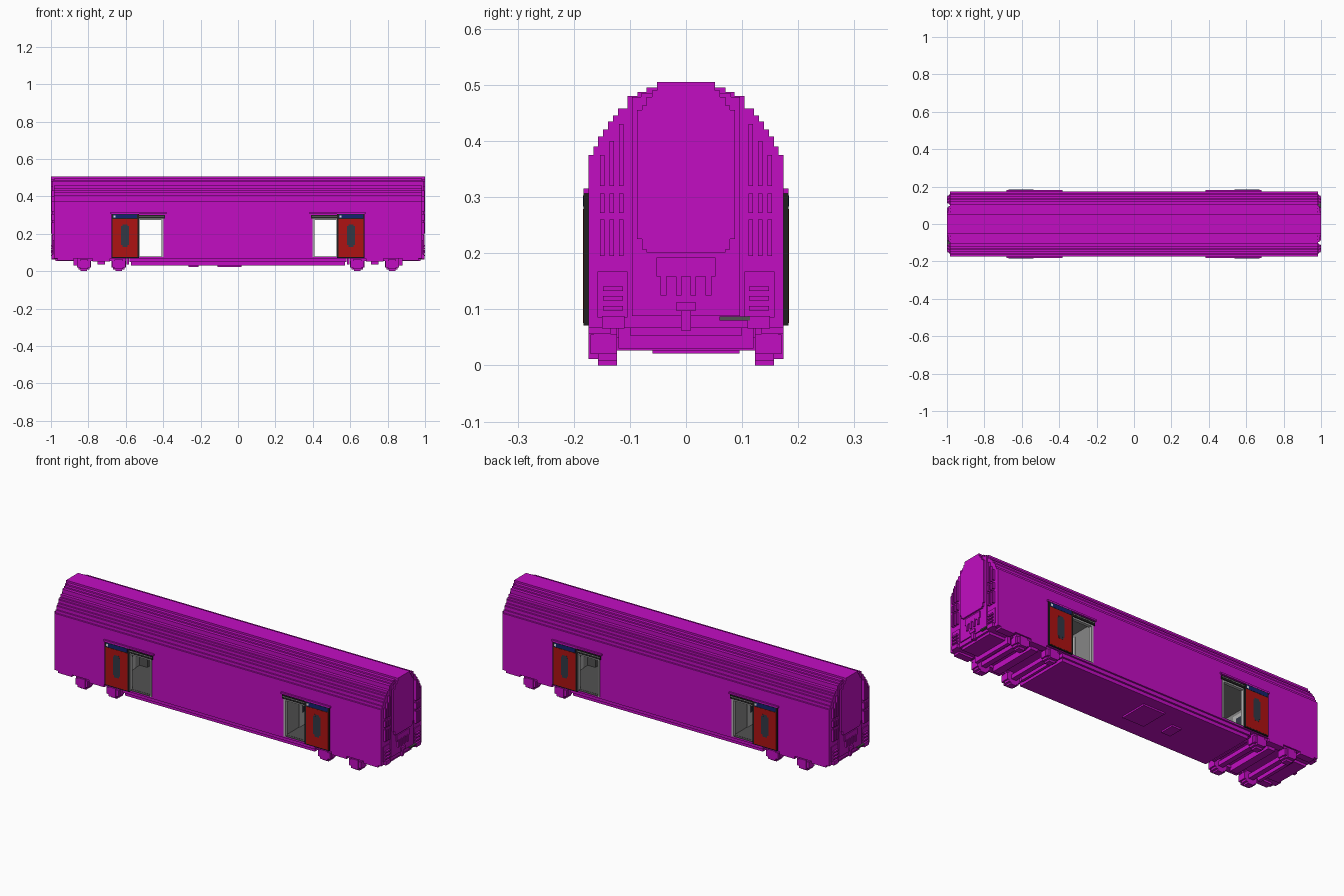
import bpy, bmesh

if "Cube" in bpy.data.objects:
    bpy.data.objects.remove(bpy.data.objects["Cube"])


def material(name, r, g, b):
    m = bpy.data.materials.new(name)
    m.use_nodes = True
    m.diffuse_color = (r, g, b, 1)
    bsdf = next(n for n in m.node_tree.nodes if n.type == 'BSDF_PRINCIPLED')
    bsdf.inputs["Base Color"].default_value = (r, g, b, 1)
    return m


MAGENTA = material("magenta", 0.54, 0.004, 0.54)
RED = material("door red", 0.42, 0.006, 0.006)
BLUE = material("sign blue", 0.006, 0.016, 0.16)
GLASS = material("dark glass", 0.032, 0.04, 0.06)
BLACK = material("rubber black", 0.014, 0.014, 0.014)
DARK = material("dark grey", 0.085, 0.085, 0.085)
GREY = material("grey", 0.24, 0.24, 0.24)
LIGHT = material("light grey", 0.45, 0.45, 0.45)
WHITE = material("white", 0.85, 0.85, 0.85)

# Symmetries as (x sign, y sign)
ONE = [(1, 1)]
ENDS = [(1, 1), (-1, 1)]
TURN = [(1, 1), (-1, -1)]
QUAD = [(1, 1), (-1, 1), (1, -1), (-1, -1)]


def finish(name, bm, mat):
    bmesh.ops.recalc_face_normals(bm, faces=bm.faces[:])
    me = bpy.data.meshes.new(name)
    bm.to_mesh(me)
    bm.free()
    me.materials.append(mat)
    ob = bpy.data.objects.new(name, me)
    bpy.context.scene.collection.objects.link(ob)
    return ob


def boxes(name, mat, items, sym=ONE):
    """Boxes (x0, x1, y0, y1, z0, z1), repeated for each symmetry."""
    bm = bmesh.new()
    for sx, sy in sym:
        for x0, x1, y0, y1, z0, z1 in items:
            vs = bmesh.ops.create_cube(bm, size=1)["verts"]
            for v in vs:
                v.co.x = sx * (x1 if v.co.x > 0 else x0)
                v.co.y = sy * (y1 if v.co.y > 0 else y0)
                v.co.z = z1 if v.co.z > 0 else z0
    return finish(name, bm, mat)


def stepped_prism(name, mat, bottom, steps, spans):
    """Stair-stepped section; steps are (half width, top height), going up."""
    half, z = [], bottom
    for w, top in steps:
        half += [(w, z), (w, top)]
        z = top
    outline = half + [(-w, z) for w, z in reversed(half)]
    bm = bmesh.new()
    for x0, x1 in spans:
        a = [bm.verts.new((x0, y, z)) for y, z in outline]
        b = [bm.verts.new((x1, y, z)) for y, z in outline]
        bm.faces.new(a)
        bm.faces.new(b[::-1])
        n = len(a)
        for i in range(n):
            j = (i + 1) % n
            bm.faces.new((a[i], b[i], b[j], a[j]))
    return finish(name, bm, mat)


# Car body with a stepped roof
body = stepped_prism("car_body", MAGENTA, 0.067, [
    (0.174, 0.375), (0.165, 0.39), (0.157, 0.408), (0.148, 0.42), (0.139, 0.435),
    (0.130, 0.445), (0.121, 0.458), (0.104, 0.48), (0.086, 0.487), (0.07, 0.495),
    (0.052, 0.505)], [(-0.985, 0.985)])

# Cut the two entrance rooms and the doorways through the walls
rooms = boxes("room_cutter", MAGENTA, [(0.40, 0.66, -0.16, 0.16, 0.075, 0.292)], ENDS)
doorways = boxes("doorway_cutter", MAGENTA, [(0.405, 0.533, -0.3, 0.3, 0.0755, 0.28)], ENDS)
for cutter in (rooms, doorways):
    cutter.hide_render = True
    mod = body.modifiers.new("cut", 'BOOLEAN')
    mod.operation = 'DIFFERENCE'
    mod.solver = 'EXACT'
    mod.object = cutter
graph = bpy.context.evaluated_depsgraph_get()
cut_mesh = bpy.data.meshes.new_from_object(body.evaluated_get(graph))
body.modifiers.clear()
body.data = cut_mesh
for cutter in (rooms, doorways):
    bpy.data.objects.remove(cutter)

# Entrance room linings and fittings
boxes("room_floor", DARK, [(0.40, 0.66, -0.16, 0.16, 0.074, 0.079),
                           (0.405, 0.533, -0.174, 0.174, 0.074, 0.078)], ENDS)
boxes("room_walls", GREY, [(0.399, 0.404, -0.16, 0.16, 0.075, 0.292),
                           (0.656, 0.661, -0.16, 0.16, 0.075, 0.292),
                           (0.40, 0.66, -0.16, 0.16, 0.288, 0.293)], ENDS)
boxes("room_side_walls", GREY, [(0.533, 0.66, 0.156, 0.161, 0.075, 0.292)], QUAD)
boxes("inner_doors", LIGHT, [(0.404, 0.407, -0.05, 0.05, 0.079, 0.27),
                             (0.653, 0.656, -0.05, 0.05, 0.079, 0.27)], ENDS)
boxes("inner_door_windows", GLASS, [(0.407, 0.409, -0.025, 0.025, 0.15, 0.25),
                                    (0.651, 0.653, -0.025, 0.025, 0.15, 0.25)], ENDS)
boxes("room_cabinets", DARK, [(0.61, 0.656, 0.09, 0.156, 0.079, 0.2)], QUAD)
boxes("grab_poles", LIGHT, [(0.545, 0.551, 0.14, 0.146, 0.079, 0.288)], QUAD)

# Doorway frames and track covers
boxes("doorway_frames", LIGHT, [(0.398, 0.409, 0.158, 0.1755, 0.075, 0.285),
                                (0.527, 0.533, 0.158, 0.1755, 0.075, 0.285),
                                (0.398, 0.533, 0.158, 0.1755, 0.273, 0.281)], QUAD)
boxes("door_tracks", BLACK, [(0.39, 0.535, 0.173, 0.180, 0.281, 0.300)], QUAD)
boxes("track_strips", GREY, [(0.395, 0.535, 0.180, 0.181, 0.292, 0.296)], QUAD)
boxes("rain_lips", MAGENTA, [(0.383, 0.683, 0.172, 0.183, 0.306, 0.315)], QUAD)

# Sliding doors standing open on the outside
boxes("door_edges", BLACK, [(0.530, 0.677, 0.173, 0.1825, 0.071, 0.306)], QUAD)
boxes("sliding_doors", RED, [(0.538, 0.672, 0.180, 0.1832, 0.076, 0.279)], QUAD)
boxes("door_windows", GLASS, [(0.582, 0.626, 0.1825, 0.1838, 0.14, 0.24),
                              (0.590, 0.618, 0.1825, 0.1837, 0.128, 0.25)], QUAD)
boxes("door_signs", BLUE, [(0.540, 0.668, 0.180, 0.1833, 0.283, 0.303)], QUAD)
boxes("sign_marks", WHITE, [(-0.666, -0.655, -0.1838, -0.182, 0.286, 0.298),
                            (0.543, 0.554, -0.1838, -0.182, 0.286, 0.298)], TURN)

# End gangways: back frame and raised panel
ends = [(0.975, 0.991), (-0.991, -0.975)]
stepped_prism("gangway_frames", MAGENTA, 0.088, [(0.096, 0.478), (0.08, 0.485)], ends)
stepped_prism("gangway_panels", MAGENTA, 0.201, [
    (0.07, 0.207), (0.078, 0.225), (0.087, 0.455), (0.078, 0.463), (0.07, 0.478),
    (0.061, 0.49), (0.052, 0.505)], [(0.975, 1.0), (-1.0, -0.975)])

# Cable box with hanging plugs, and coupler
plugs = [(0.98, 0.998, y - 0.005, y + 0.005, 0.125, 0.165) for y in (-0.04, -0.013, 0.013, 0.04)]
boxes("cable_boxes", MAGENTA, [(0.98, 0.996, -0.053, 0.053, 0.158, 0.192)] + plugs, ENDS)
boxes("couplers", MAGENTA, [(0.93, 0.999, -0.017, 0.017, 0.097, 0.113),
                            (0.93, 0.996, -0.009, 0.009, 0.062, 0.097)], ENDS)
boxes("coupler_levers", DARK, [(0.985, 0.999, 0.06, 0.114, 0.08, 0.087)], TURN)

# End corner ribs and step boxes
ribs = [(0.98, 0.998, y - 0.004, y + 0.004, z0, z1)
        for y, top in ((0.115, 0.43), (0.132, 0.40), (0.149, 0.375))
        for z0, z1 in ((0.195, 0.26), (0.272, 0.306), (0.32, top))]
boxes("corner_ribs", MAGENTA, ribs, QUAD)
rungs = [(0.98, 0.999, 0.112, 0.148, z, z + 0.008) for z in (0.098, 0.116, 0.133)]
boxes("step_boxes", MAGENTA, [(0.98, 0.989, 0.104, 0.158, 0.085, 0.167)] + rungs, QUAD)
boxes("buffers", MAGENTA, [(0.94, 0.998, 0.11, 0.15, 0.066, 0.088),
                           (0.88, 0.965, 0.135, 0.174, 0.056, 0.08)], QUAD)
boxes("end_beams", MAGENTA, [(0.88, 0.975, -0.1, 0.1, 0.053, 0.08)], ENDS)

# Underframe between the bogies
boxes("underframe", MAGENTA, [(-0.58, 0.58, -0.165, 0.165, 0.048, 0.07),
                              (-0.572, 0.572, -0.155, 0.155, 0.03, 0.05)])
boxes("underfloor_boxes", MAGENTA, [(-0.265, -0.21, -0.05, 0.03, 0.021, 0.035),
                                    (-0.11, 0.02, -0.06, 0.095, 0.021, 0.035)])

# Bogies: stepped wheels, axles, side frames and cross beams
wheels, axles, axle_boxes = [], [], []
for x in (0.824, 0.638):
    for rx, rz in ((0.038, 0.018), (0.03, 0.029), (0.018, 0.038)):
        wheels.append((x - rx, x + rx, 0.123, 0.157, 0.038 - rz, 0.038 + rz))
    axles.append((x - 0.014, x + 0.014, -0.13, 0.13, 0.027, 0.05))
    axle_boxes += [(x - 0.022, x + 0.022, 0.157, 0.174, 0.011, 0.062),
                   (x - 0.036, x + 0.036, 0.157, 0.170, 0.02, 0.055)]
boxes("wheels", MAGENTA, wheels, QUAD)
boxes("axles", MAGENTA, axles, ENDS)
boxes("axle_boxes", MAGENTA, axle_boxes, QUAD)
boxes("bogie_side_frames", MAGENTA, [(0.60, 0.862, 0.14, 0.165, 0.055, 0.07),
                                     (0.685, 0.777, 0.135, 0.174, 0.052, 0.085)], QUAD)
boxes("bogie_beams", MAGENTA, [(0.71, 0.752, -0.14, 0.14, 0.036, 0.07),
                               (0.862, 0.88, -0.12, 0.12, 0.03, 0.07),
                               (0.582, 0.596, -0.12, 0.12, 0.036, 0.07)], ENDS)
